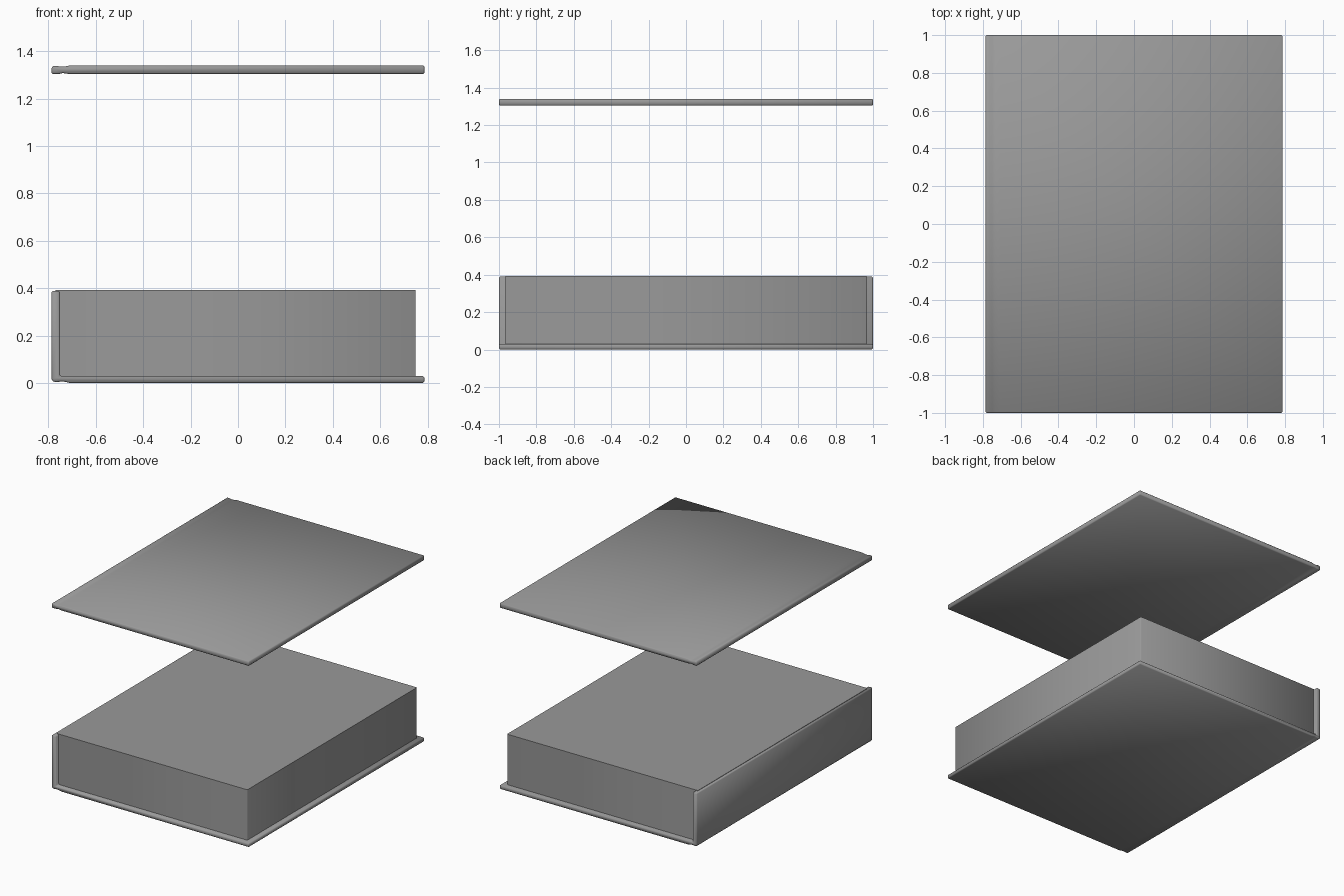
import bpy, bmesh

if "Cube" in bpy.data.objects:
    bpy.data.objects.remove(bpy.data.objects["Cube"])

# Mid grey board and paper
grey = bpy.data.materials.new("mid_grey")
grey.diffuse_color = (0.32, 0.32, 0.32, 1)
grey.use_nodes = True
grey.node_tree.nodes["Principled BSDF"].inputs["Base Color"].default_value = grey.diffuse_color


def smooth(obj, angle):
    """Apply modifiers, then smooth shade while keeping sharp edges crisp."""
    bpy.ops.object.select_all(action='DESELECT')
    obj.select_set(True)
    bpy.context.view_layer.objects.active = obj
    for mod in list(obj.modifiers):
        bpy.ops.object.modifier_apply(modifier=mod.name)
    bpy.ops.object.shade_smooth_by_angle(angle=angle)


def make_object(name, bm):
    bmesh.ops.recalc_face_normals(bm, faces=bm.faces)
    mesh = bpy.data.meshes.new(name)
    bm.to_mesh(mesh)
    bm.free()
    mesh.materials.append(grey)
    obj = bpy.data.objects.new(name, mesh)
    bpy.context.collection.objects.link(obj)
    return obj


def extrude_profile(name, points, half_length, bevel):
    """Extrude an x/z outline along y and soften its sharp edges."""
    bm = bmesh.new()
    face = bm.faces.new([bm.verts.new((x, -half_length, z)) for x, z in points])
    result = bmesh.ops.extrude_face_region(bm, geom=[face])
    moved = [v for v in result["geom"] if isinstance(v, bmesh.types.BMVert)]
    bmesh.ops.translate(bm, verts=moved, vec=(0, 2 * half_length, 0))
    obj = make_object(name, bm)
    mod = obj.modifiers.new("soft_edges", "BEVEL")
    mod.width = bevel
    mod.segments = 1
    mod.limit_method = 'ANGLE'
    mod.angle_limit = 0.8
    smooth(obj, 1.05)


L, R = -0.787, 0.787

# Back cover and spine in one bent board, with a shallow hinge groove
extrude_profile("back_cover_and_spine", [
    (L, 0.389), (L, 0.016), (-0.780, 0.006), (-0.765, 0.003),
    (-0.750, 0.006), (-0.735, 0.006), (-0.710, 0.0), (R, 0.0),
    (R, 0.029), (-0.752, 0.029), (-0.752, 0.389)], 1.0, 0.006)

# Page block with slightly chamfered upright edges
bm = bmesh.new()
bmesh.ops.create_cube(bm, size=1)
x0, x1, z0, z1 = -0.770, 0.75, 0.026, 0.392
bmesh.ops.scale(bm, verts=bm.verts, vec=(x1 - x0, 1.93, z1 - z0))
bmesh.ops.translate(bm, verts=bm.verts, vec=((x0 + x1) / 2, 0, (z0 + z1) / 2))
upright = [e for e in bm.edges if abs(e.verts[0].co.z - e.verts[1].co.z) > 0.1]
bmesh.ops.bevel(bm, geom=upright, offset=0.004, segments=1, profile=0.5,
                affect='EDGES')
smooth(make_object("page_block", bm), 0.9)

# Lifted front cover with the matching hinge groove
extrude_profile("front_cover", [
    (L, 1.304), (-0.755, 1.304), (-0.740, 1.308), (-0.710, 1.304),
    (R, 1.304), (R, 1.340), (-0.710, 1.340), (-0.735, 1.335),
    (-0.750, 1.335), (-0.768, 1.339), (-0.780, 1.338), (L, 1.333)],
    1.0, 0.006)
